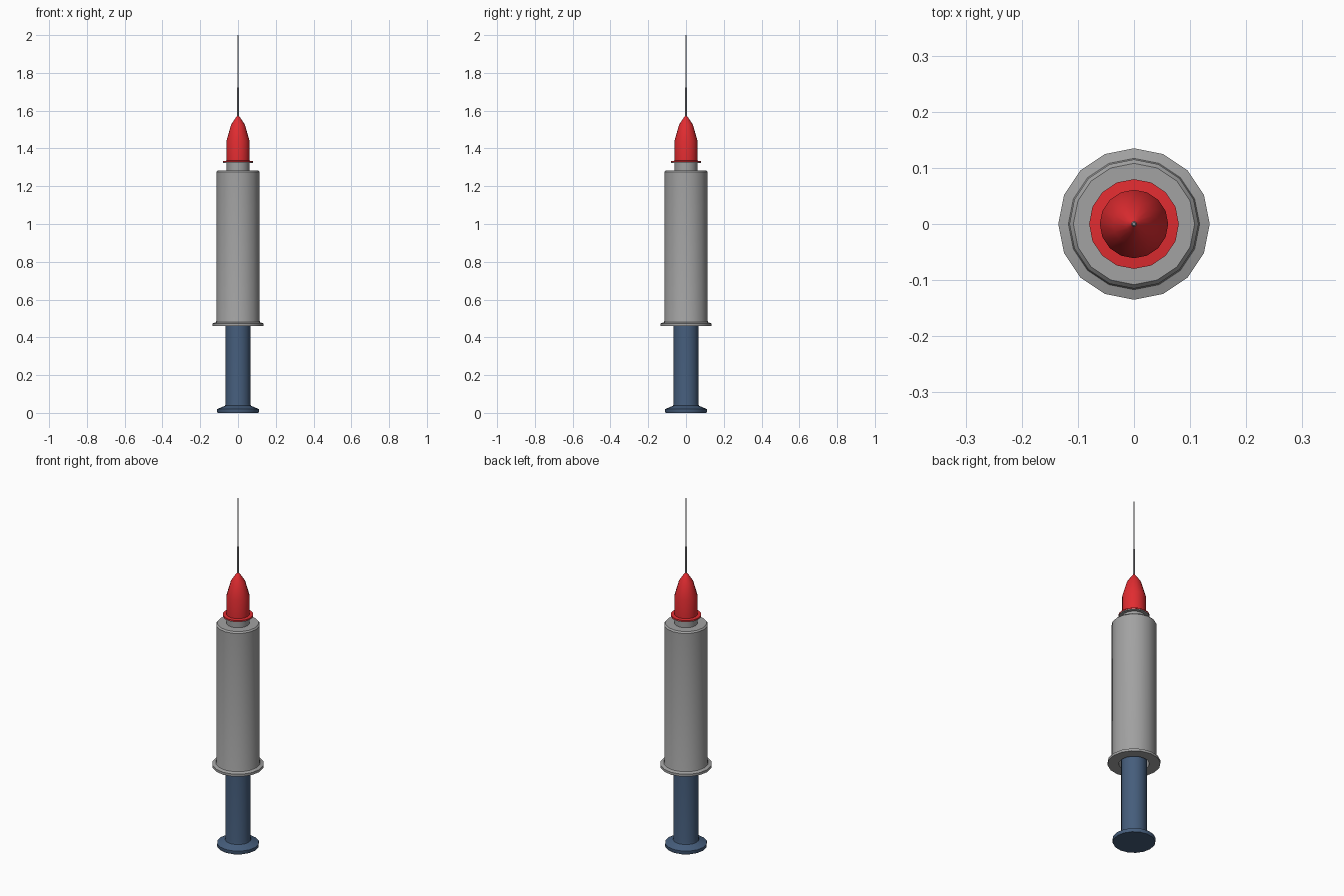
import bpy, bmesh, math

if "Cube" in bpy.data.objects:
    bpy.data.objects.remove(bpy.data.objects["Cube"])

SIDES = 16


def material(name, color):
    m = bpy.data.materials.new(name)
    m.diffuse_color = (*color, 1)
    m.use_nodes = True
    m.node_tree.nodes["Principled BSDF"].inputs["Base Color"].default_value = m.diffuse_color
    return m


grey = material("grey", (0.36, 0.36, 0.36))
blue = material("slate_blue", (0.06, 0.11, 0.20))
red = material("red", (0.75, 0.025, 0.03))
steel = material("steel", (0.30, 0.30, 0.32))


def lathe(name, profile, mat):
    """Spin a (radius, z) profile around z; radius 0 closes to a point."""
    bm = bmesh.new()
    verts = [bm.verts.new((r, 0, z)) for r, z in profile]
    edges = [bm.edges.new(p) for p in zip(verts, verts[1:])]
    bmesh.ops.spin(bm, geom=verts + edges, cent=(0, 0, 0), axis=(0, 0, 1),
                   angle=math.tau, steps=SIDES)
    bmesh.ops.remove_doubles(bm, verts=bm.verts, dist=1e-5)
    bmesh.ops.recalc_face_normals(bm, faces=bm.faces)
    me = bpy.data.meshes.new(name)
    bm.to_mesh(me)
    bm.free()
    me.materials.append(mat)
    ob = bpy.data.objects.new(name, me)
    bpy.context.collection.objects.link(ob)
    bpy.context.view_layer.objects.active = ob
    ob.select_set(True)
    bpy.ops.object.shade_smooth_by_angle(angle=math.radians(30))
    ob.select_set(False)


# plunger with thumb plate and hidden piston head
lathe("plunger", [(0, 0), (0.108, 0), (0.11, 0.004), (0.11, 0.02), (0.068, 0.038),
                  (0.066, 0.05), (0.066, 0.56), (0, 0.56)], blue)

# hollow barrel with finger flange, shoulder and neck
lathe("barrel", [(0, 0.60), (0.078, 0.60), (0.078, 0.46), (0.135, 0.46), (0.135, 0.474),
                 (0.117, 0.48), (0.115, 0.486), (0.115, 1.275), (0.108, 1.283),
                 (0.061, 1.283), (0.061, 1.323), (0.079, 1.323), (0.079, 1.327),
                 (0, 1.327)], grey)

# needle hub with rim and tapered nose
lathe("needle_hub", [(0, 1.327), (0.08, 1.327), (0.08, 1.333), (0.061, 1.335),
                     (0.061, 1.44), (0.037, 1.525), (0.014, 1.56), (0.005, 1.572),
                     (0, 1.572)], red)

# needle, thicker lower sleeve then fine tip
lathe("needle", [(0, 1.56), (0.005, 1.56), (0.005, 1.72), (0.003, 1.725),
                 (0.003, 2.0), (0, 2.0)], steel)
